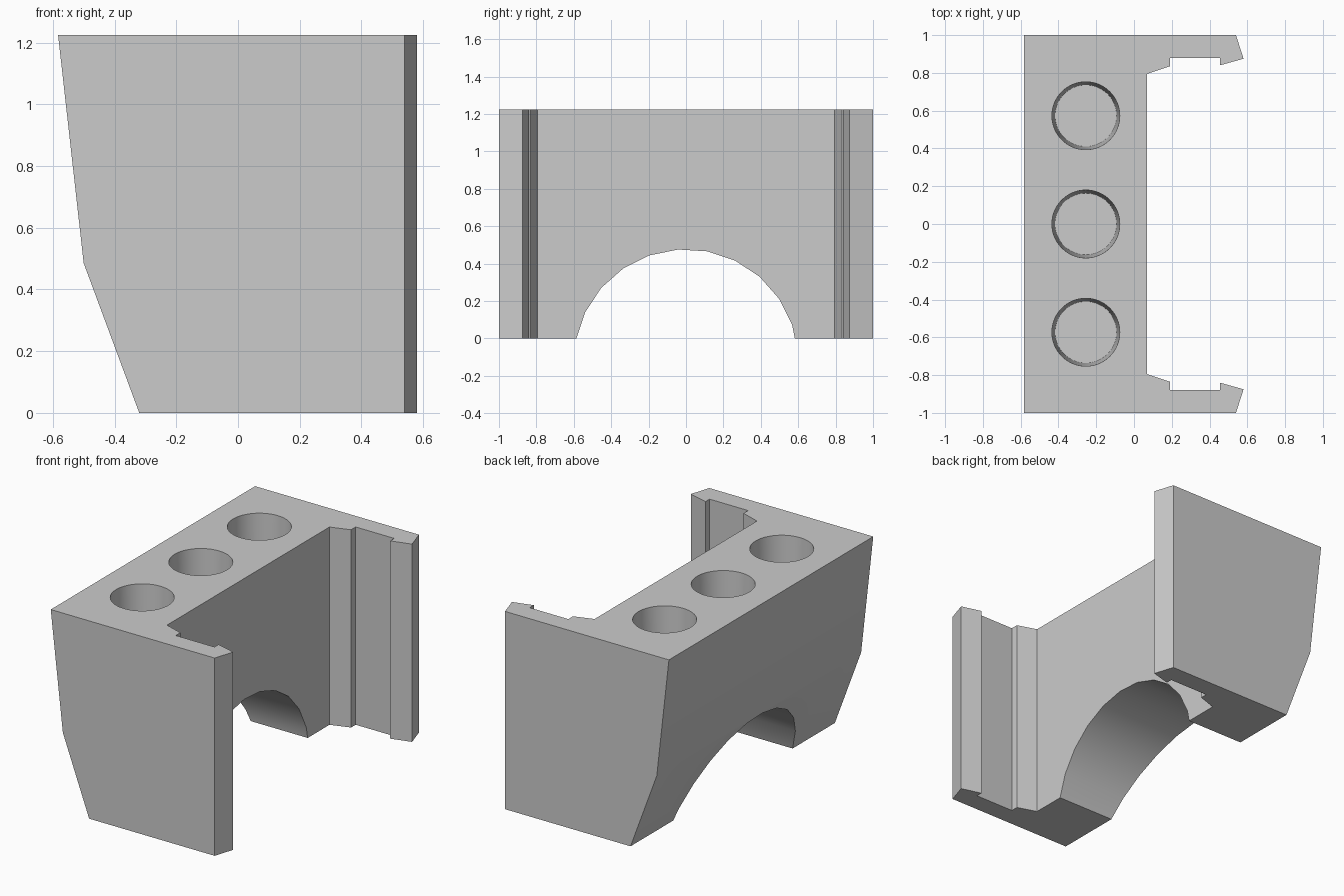
import bpy, bmesh, math
from mathutils import Matrix, Vector

default = bpy.data.objects.get("Cube")
if default:
    bpy.data.objects.remove(default, do_unlink=True)

HEIGHT = 1.225

grey = bpy.data.materials.new("plain grey")
grey.use_nodes = True
colour = (0.6, 0.6, 0.6, 1)
grey.diffuse_color = colour
grey.node_tree.nodes["Principled BSDF"].inputs["Base Color"].default_value = colour


def finish(name, bm):
    bmesh.ops.recalc_face_normals(bm, faces=bm.faces)
    mesh = bpy.data.meshes.new(name)
    bm.to_mesh(mesh)
    bm.free()
    mesh.materials.append(grey)
    obj = bpy.data.objects.new(name, mesh)
    bpy.context.collection.objects.link(obj)
    return obj


def prism(name, points, depth):
    """Extrude a closed 3D outline along a vector."""
    bm = bmesh.new()
    face = bm.faces.new([bm.verts.new(p) for p in points])
    new = bmesh.ops.extrude_face_region(bm, geom=[face])["geom"]
    verts = [v for v in new if isinstance(v, bmesh.types.BMVert)]
    bmesh.ops.translate(bm, verts=verts, vec=Vector(depth))
    return finish(name, bm)


def cut(target, cutter, operation="DIFFERENCE"):
    mod = target.modifiers.new(cutter.name, "BOOLEAN")
    mod.operation = operation
    mod.solver = "EXACT"
    mod.object = cutter
    bpy.context.view_layer.objects.active = target
    bpy.ops.object.modifier_apply(modifier=mod.name)
    bpy.data.objects.remove(cutter, do_unlink=True)


# Bracket plan: back block with two hooked side arms
arm = [(-0.585, -1), (0.54, -1), (0.58, -0.875), (0.455, -0.84),
       (0.455, -0.88), (0.19, -0.88), (0.19, -0.835), (0.07, -0.795)]
plan = arm + [(x, -y) for x, y in reversed(arm)]
bracket = prism("clip_bracket", [(x, y, 0) for x, y in plan], (0, 0, HEIGHT))

# Sloping rear: remove everything behind the bent profile
slope = [(-0.583, HEIGHT), (-0.5, 0.485), (-0.32, 0), (-0.283, -0.1),
         (-1, -0.1), (-1, 1.4), (-0.603, 1.4)]
cut(bracket, prism("rear_slope_cutter", [(x, -1.2, z) for x, z in slope], (0, 2.4, 0)))

# Arched opening through the foot
angles = [math.radians(11 + 15 * i) for i in range(24)]
arch = [(-1, 0.6 * math.sin(a), -0.123 + 0.6 * math.cos(a)) for a in angles]
cut(bracket, prism("arch_cutter", arch, (2, 0, 0)))

# Three slightly tapered blind sockets
for i in (-1, 0, 1):
    bm = bmesh.new()
    bmesh.ops.create_cone(bm, cap_ends=True, segments=64, radius1=0.163, radius2=0.1825,
                          depth=0.7, matrix=Matrix.Translation((-0.255, i * 0.573, 0.975)))
    cut(bracket, finish("socket_cutter", bm))

# Smooth the curved walls, keep the edges crisp
bpy.ops.object.select_all(action="DESELECT")
bracket.select_set(True)
bpy.context.view_layer.objects.active = bracket
bpy.ops.object.shade_smooth_by_angle(angle=math.radians(25))
